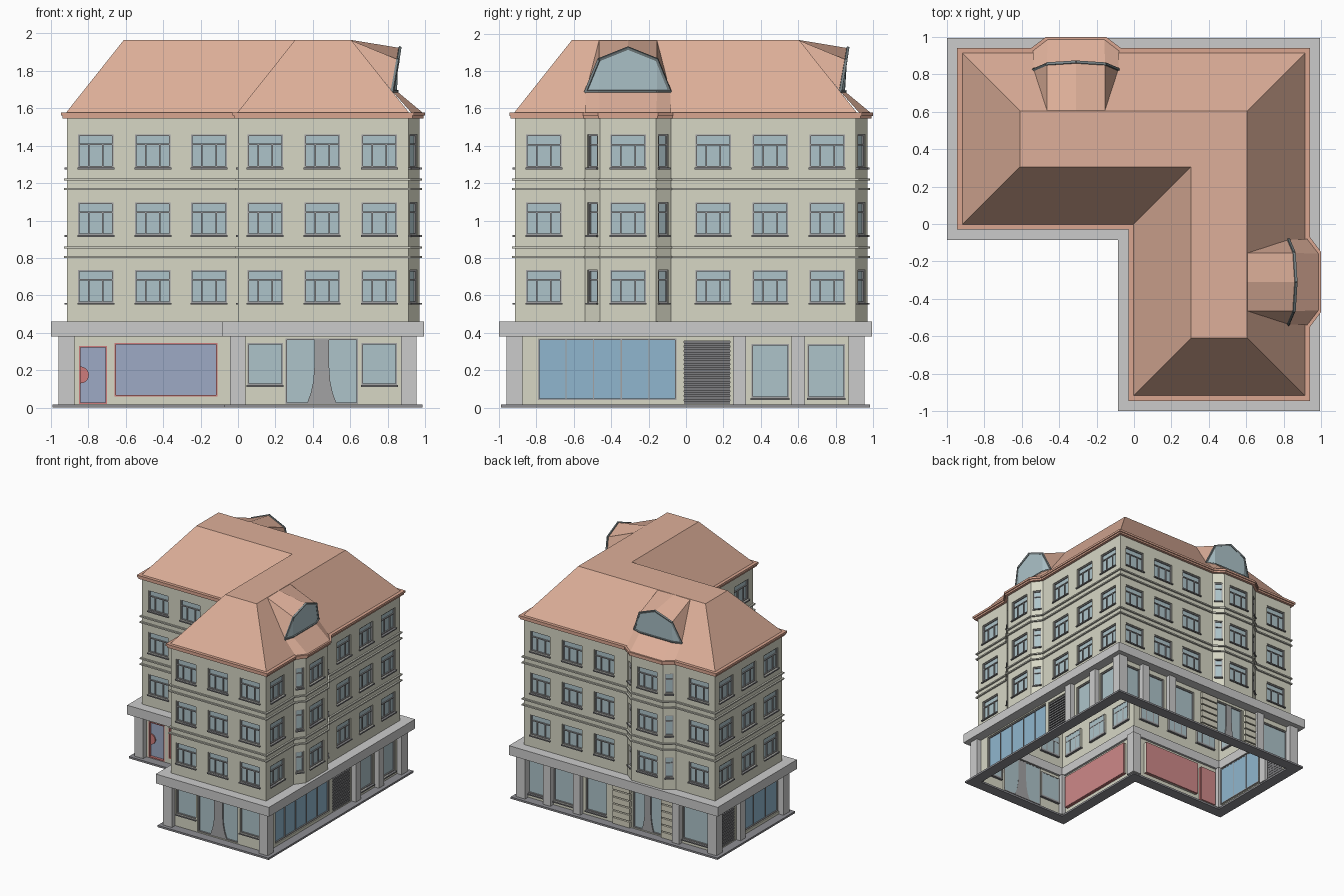
import bpy, bmesh, math
from mathutils import Vector as V

if "Cube" in bpy.data.objects:
    bpy.data.objects.remove(bpy.data.objects["Cube"])

COLORS = {
    "upper_walls": (.68, .68, .56), "ground_walls": (.68, .68, .56), "entrance_boards": (.66, .64, .52),
    "string_courses": (.62, .62, .54), "roof": (.73, .43, .32), "eaves": (.70, .38, .28),
    "dormer_roofs": (.73, .43, .32), "window_glass": (.42, .55, .59), "dormer_glass": (.42, .55, .59),
    "shop_glass": (.28, .47, .62), "tinted_glass": (.34, .40, .56), "red_trim": (.62, .2, .2),
    "red_panels": (.62, .25, .25), "canopy": (.60, .63, .62), "pillars": (.55, .57, .57),
    "window_frames": (.36, .36, .37), "window_sills": (.22, .22, .23), "shutters": (.2, .2, .21),
    "base_ring": (.27, .27, .29), "door_panels": (.36, .36, .37), "dormer_frames": (.2, .24, .25)}
parts = {}


def bm_of(name):
    return parts.setdefault(name, bmesh.new())


def face(name, pts):
    bm = bm_of(name)
    return bm.faces.new([bm.verts.new(p) for p in pts])


def prism(name, lo, hi, caps=True, close=False):
    """Solid between two matching loops."""
    bm = bm_of(name)
    a, b = [[bm.verts.new(p) for p in loop] for loop in (lo, hi)]
    n = len(a)
    fs = [bm.faces.new((a[i], a[(i + 1) % n], b[(i + 1) % n], b[i])) for i in range(n)]
    fs += [bm.faces.new(a), bm.faces.new(b)]
    bmesh.ops.recalc_face_normals(bm, faces=fs)


def outline(o, bays):
    """L-shaped plan grown by o, optionally with the two bays."""
    k = o / 3
    b = [(-.54 - k, .91 + o), (-.46 - k, .97 + o), (-.16 + k, .97 + o), (-.08 + k, .91 + o)] if bays else []
    return ([(-.915 - o, .91 + o)] + b + [(.91 + o, .91 + o)] + [(q, p) for p, q in reversed(b)]
            + [(.91 + o, -.915 - o), (-o, -.915 - o), (-o, -o), (-.915 - o, -o)])


def ring(name, o_out, o_in, z0, z1, bays):
    """Band running round the whole plan."""
    bm = bm_of(name)
    loops = [[bm.verts.new((x, y, z)) for x, y in outline(o, bays)]
             for o, z in ((o_out, z0), (o_out, z1), (o_in, z1), (o_in, z0))]
    fs, n = [], len(loops[0])
    for j in range(4):
        a, b = loops[j], loops[(j + 1) % 4]
        fs += [bm.faces.new((a[i], a[(i + 1) % n], b[(i + 1) % n], b[i])) for i in range(n)]
    bmesh.ops.recalc_face_normals(bm, faces=fs)


def beam(name, p, q, r):
    p, q = V(p), V(q)
    d = (q - p).normalized()
    a = d.cross(V((.31, .29, .9))).normalized() * r
    b = d.cross(a).normalized() * r
    offs = (a + b, a - b, -a - b, b - a)
    prism(name, [p + o - d * r * .6 for o in offs], [q + o + d * r * .6 for o in offs])


class Facade:
    """One straight wall with recessed openings; u runs along it, d points outward."""
    def __init__(self, a, b):
        self.a, self.dir = V(a), V(b) - V(a)
        self.len = self.dir.length
        self.dir.normalize()
        self.n = V((-self.dir.y, self.dir.x))
        self.axis = 0 if abs(self.dir.x) > abs(self.dir.y) else 1

    def u(self, c):
        return (c - self.a[self.axis]) * (1 if self.dir[self.axis] > 0 else -1)

    def p(self, u, z, d=0):
        w = self.a + self.dir * u + self.n * d
        return V((w.x, w.y, z))

    def quad(self, name, u0, u1, z0, z1, d=0):
        face(name, [self.p(u0, z0, d), self.p(u0, z1, d), self.p(u1, z1, d), self.p(u1, z0, d)])

    def box(self, name, u0, u1, z0, z1, d0, d1):
        c = ((u0, d0), (u1, d0), (u1, d1), (u0, d1))
        prism(name, [self.p(u, z0, d) for u, d in c], [self.p(u, z1, d) for u, d in c])

    def wall(self, name, z0, z1, rects):
        us = sorted({0, self.len, *[r[0] for r in rects], *[r[1] for r in rects]})
        zs = sorted({z0, z1, *[r[2] for r in rects], *[r[3] for r in rects]})
        for ua, ub in zip(us, us[1:]):
            for za, zb in zip(zs, zs[1:]):
                m, k = (ua + ub) / 2, (za + zb) / 2
                if not any(r[0] < m < r[1] and r[2] < k < r[3] for r in rects):
                    self.quad(name, ua, ub, za, zb)
        for r in rects:
            c = [(r[0], r[2]), (r[0], r[3]), (r[1], r[3]), (r[1], r[2])]
            for (ua, za), (ub, zb) in zip(c, c[1:] + c[:1]):
                face(name, [self.p(ua, za), self.p(ub, zb), self.p(ub, zb, -.02), self.p(ua, za, -.02)])
            self.fill(*r)

    def frame(self, name, u0, u1, z0, z1, t, d0=-.02, d1=-.008):
        for ua, ub, za, zb in ((u0, u0 + t, z0, z1), (u1 - t, u1, z0, z1),
                               (u0 + t, u1 - t, z0, z0 + t), (u0 + t, u1 - t, z1 - t, z1)):
            self.box(name, ua, ub, za, zb, d0, d1)

    def fill(self, u0, u1, z0, z1, kind):
        w, h, m = u1 - u0, z1 - z0, (u0 + u1) / 2
        glass = {"shop": "shop_glass", "tint": "tinted_glass", "red_door": "tinted_glass",
                 "shutter": "shutters"}.get(kind, "window_glass")
        self.quad(glass, u0, u1, z0, z1, -.018)
        if kind in ("tint", "red_door"):
            self.frame("red_trim", u0, u1, z0, z1, .008, -.02, .004)
            self.box("red_panels", u0, u1, z0, z1, -.03, -.024)
        elif kind == "shutter":
            for i in range(14):
                z = z0 + h * i / 14
                self.box("shutters", u0, u1, z, z + h / 22, -.02, -.004)
        else:
            self.frame("window_frames", u0, u1, z0, z1, .008)
        if kind == "upper":
            t = z0 + h * .7
            self.box("window_frames", u0, u1, t - .004, t + .004, -.02, -.009)
            for f in ((.3, .7) if w > .1 else ()):
                self.box("window_frames", u0 + w * f - .004, u0 + w * f + .004, z0, t, -.02, -.009)
        if kind in ("upper", "win"):
            self.box("window_sills", u0 - .004, u1 + .004, z0 - .01, z0, -.02, .012)
        if kind == "shop":
            for i in range(1, round(w / .15)):
                c = u0 + w * i / round(w / .15)
                self.box("window_frames", c - .003, c + .003, z0, z1, -.02, -.01)
        if kind == "door":  # central panel flaring towards the floor
            s = w / .385
            half = [(.04, z1), (.04, z0 + h * .55), (.045, z0 + h * .35), (.058, z0 + h * .17), (.08, z0)]
            pts = [(m + x * s, z) for x, z in half] + [(m - x * s, z) for x, z in reversed(half)]
            prism("door_panels", [self.p(u, z, -.019) for u, z in pts], [self.p(u, z, -.008) for u, z in pts])
        if kind == "red_door":  # half-round handle plate and hinge strip
            pts = [(u1 - .008 - .045 * math.sin(math.pi * i / 10), (z0 + z1) / 2 + .045 * math.cos(math.pi * i / 10))
                   for i in range(11)]
            prism("red_trim", [self.p(u, z, -.019) for u, z in pts], [self.p(u, z, -.008) for u, z in pts])


# upper storeys
plan = outline(0, True)
for a, b in zip(plan, plan[1:] + plan[:1]):
    f = Facade(a, b)
    if f.len < .11:
        spans = [(.017, .083)]
    elif f.len < .32:
        spans = [(f.len / 2 - .095, f.len / 2 + .095)]
    else:
        us = [f.u(c) for c in (-.76, -.455, -.155, .145, .45, .755)]
        spans = [(u - .095, u + .095) for u in us if u > .09 and u < f.len - .09]
    f.wall("upper_walls", .45, 1.56, [(s, e, z, z + .175, "upper") for z in (.56, .922, 1.284) for s, e in spans])
for z in (.80, .85, 1.163, 1.213):
    ring("string_courses", .014, -.005, z, z + .011, True)

# ground floor: openings per wall (from, to, bottom, top, kind)
W = (.05, .34, "win")
openings = [
    [(.70, .89, *W), (.44, .63, *W), (.12, .32, *W), (-.40, -.13, .02, .36, "door"), (-.88, -.60, *W)],
    [(-.79, -.05, .04, .37, "shop"), (-.01, .235, .02, .355, "shutter"), (.35, .55, *W), (.65, .85, *W)],
    [(.05, .24, .12, .345, "win"), (.255, .64, .02, .37, "door"), (.66, .85, .12, .345, "win")],
    [(-.85, -.10, .06, .345, "tint")],
    [(-.85, -.70, .02, .33, "red_door"), (-.66, -.11, .06, .345, "tint")],
    [(.64, .83, .02, .355, "shutter"), (.04, .53, .04, .37, "shop")]]
plan = outline(0, False)
pillar_at = {0: (.665, .38, -.565), 1: (.285, .60), 5: (.585,)}
for i, (a, b) in enumerate(zip(plan, plan[1:] + plan[:1])):
    f = Facade(a, b)
    f.wall("ground_walls", .01, .39, [(*sorted((f.u(c0), f.u(c1))), z0, z1, k) for c0, c1, z0, z1, k in openings[i]])
    for c in pillar_at.get(i, ()):
        f.box("pillars", f.u(c) - .035, f.u(c) + .035, .01, .385, -.03, .04)
    if i == 0:  # boarded panels beside the rear entrance
        for c0, c1 in ((-.115, .05), (-.53, -.415)):
            for k in range(6):
                f.box("entrance_boards", f.u(c0), f.u(c1), .02 + k * .059, .069 + k * .059, -.01, .022)
for x, y in outline(.002, False):
    s = .042
    sq = [(x - s, y - s), (x + s, y - s), (x + s, y + s), (x - s, y + s)]
    prism("pillars", [(*p, .01) for p in sq], [(*p, .385) for p in sq])
ring("base_ring", .075, -.02, 0, .016, False)
ring("canopy", .085, -.02, .38, .46, False)

# hipped roof with flat top
ring("eaves", .022, -.02, 1.545, 1.56, True)
ring("eaves", .03, -.02, 1.56, 1.578, True)
prism("roof", [(x, y, 1.575) for x, y in outline(.005, False)], [(x, y, 1.965) for x, y in outline(-.305, False)])


# dormers over the bays, written as (along, outward, up) and mirrored on the diagonal
def both(name, pts):
    ref = V((-.31, .6, 1.5))
    for swap in (False, True):
        P = [V((p[1], p[0], p[2])) if swap else V(p) for p in pts]
        r = V((ref.y, ref.x, ref.z)) if swap else ref
        fc = face(name, P)
        fc.normal_update()
        if fc.normal.dot(fc.calc_center_median() - r) < 0:
            fc.normal_flip()


def m(p):  # other side of the dormer centreline
    return (-.62 - p[0], p[1], p[2])


B, C, F, H = (-.155, .6, 1.965), (-.155, .855, 1.86), (-.085, .825, 1.69), (-.155, .85, 1.69)
M, D = (-.31, .6, 1.966), (-.31, .865, 1.922)
J, K = (-.08, .925, 1.578), (-.158, .985, 1.578)
for g in (lambda p: p, m):
    both("dormer_roofs", [g(p) for p in (M, B, C, D)])
    both("dormer_roofs", [g(p) for p in (B, F, C)])
    both("dormer_roofs", [g(p) for p in (F, H, K, J)])
    both("dormer_glass", [g(p) for p in (F, H, C)])
    for p, q in ((F, C), (C, D), (F, H)):
        p, q = g(p), g(q)
        beam("dormer_frames", p, q, .007)
        beam("dormer_frames", (p[1], p[0], p[2]), (q[1], q[0], q[2]), .007)
both("dormer_glass", [H, C, D, m(C), m(H)])
both("dormer_roofs", [H, K, m(K), m(H)])
beam("dormer_frames", H, m(H), .007)
beam("dormer_frames", (H[1], H[0], H[2]), (m(H)[1], m(H)[0], m(H)[2]), .007)

# turn every collected part into an object
for name, bm in parts.items():
    me = bpy.data.meshes.new(name)
    bm.to_mesh(me)
    bm.free()
    mat = bpy.data.materials.new(name)
    mat.diffuse_color = (*COLORS[name], 1)
    mat.use_nodes = True
    mat.node_tree.nodes["Principled BSDF"].inputs["Base Color"].default_value = mat.diffuse_color
    me.materials.append(mat)
    bpy.context.collection.objects.link(bpy.data.objects.new(name, me))
